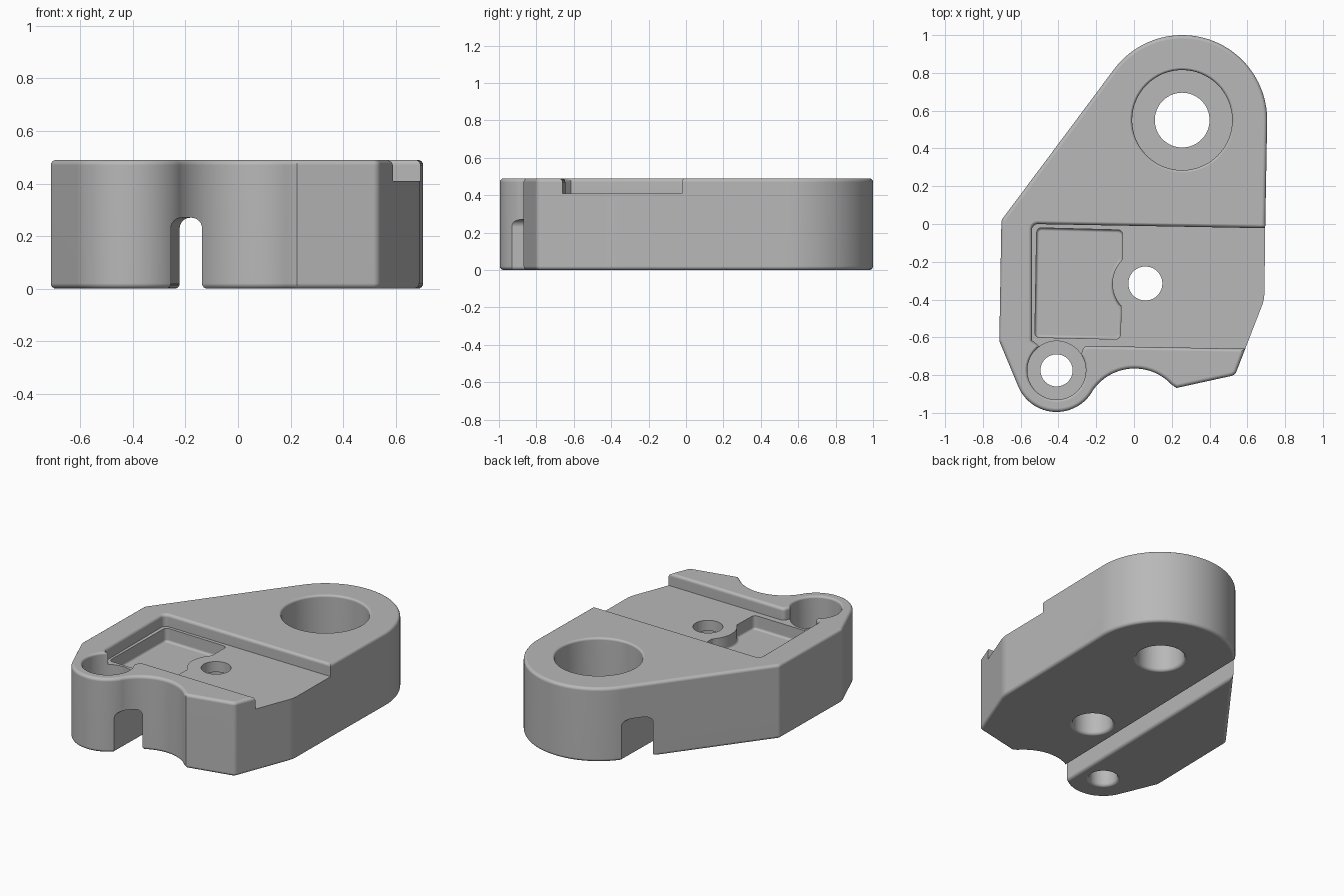
import bpy, bmesh
from math import sin, cos, tan, pi, radians, atan2
from mathutils import Vector, Matrix

cube = bpy.data.objects.get("Cube")
if cube:
    bpy.data.objects.remove(cube, do_unlink=True)

TOP = 0.49
FILLET = 0.02
STEPS = [radians(a) for a in (0, 22.5, 45, 67.5, 90)]
TILT = radians(-1.2)

metal = bpy.data.materials.new("plain grey")
metal.use_nodes = True
GREY = (0.48, 0.48, 0.48, 1)
metal.diffuse_color = GREY
metal.node_tree.nodes["Principled BSDF"].inputs["Base Color"].default_value = GREY


def arc(cx, cy, r, a0, a1, n):
    """Points along an arc, angles in degrees."""
    angles = [radians(a0 + (a1 - a0) * i / n) for i in range(n + 1)]
    return [(cx + r * cos(a), cy + r * sin(a)) for a in angles]


def circle(cx, cy, r, n=64):
    return arc(cx, cy, r, 0, 360, n)[:-1]


def rounded(points, n=6):
    """Closed outline; a third value on a point is its corner radius."""
    out = []
    for i, p in enumerate(points):
        here = Vector(p[:2])
        if len(p) < 3:
            out.append(tuple(here))
            continue
        u = (Vector(points[i - 1][:2]) - here).normalized()
        v = (Vector(points[(i + 1) % len(points)][:2]) - here).normalized()
        half = u.angle(v) / 2
        r = p[2]
        centre = here + (u + v).normalized() * r / sin(half)
        start = here + u * r / tan(half) - centre
        end = here + v * r / tan(half) - centre
        a0 = atan2(start.y, start.x)
        turn = (atan2(end.y, end.x) - a0 + pi) % (2 * pi) - pi
        for k in range(n + 1):
            a = a0 + turn * k / n
            out.append((centre.x + r * cos(a), centre.y + r * sin(a)))
    return out


def offset(points, d):
    """Grow a counter-clockwise outline by d."""
    out = []
    for i, p in enumerate(points):
        p = Vector(p)
        e0 = (p - Vector(points[i - 1])).normalized()
        e1 = (Vector(points[(i + 1) % len(points)]) - p).normalized()
        n0, n1 = Vector((e0.y, -e0.x)), Vector((e1.y, -e1.x))
        out.append(p + (n0 + n1) * d / (1 + n0.dot(n1)))
    return out


def loft(name, outline, layers, matrix=Matrix()):
    """Solid through copies of an outline, one per (growth, height)."""
    bm = bmesh.new()
    rings = [[bm.verts.new((x, y, z)) for x, y in offset(outline, d)] for d, z in layers]
    n = len(outline)
    bm.faces.new(rings[0][::-1])
    bm.faces.new(rings[-1])
    for low, high in zip(rings, rings[1:]):
        for i in range(n):
            j = (i + 1) % n
            bm.faces.new((low[i], low[j], high[j], high[i]))
    bm.transform(matrix)
    bmesh.ops.recalc_face_normals(bm, faces=bm.faces)
    mesh = bpy.data.meshes.new(name)
    bm.to_mesh(mesh)
    bm.free()
    mesh.materials.append(metal)
    ob = bpy.data.objects.new(name, mesh)
    bpy.context.collection.objects.link(ob)
    return ob


def round_in(z, r, up):
    """Convex edge layers: up=-1 for a bottom edge, 1 for a top edge."""
    rows = [(-r * (1 - cos(t)), z - up * r * (1 - sin(t))) for t in STEPS]
    return rows if up > 0 else rows[::-1]


def flare(z, r, up):
    """Cutter layers that leave a rounded rim on the face at height z."""
    z += up * 0.0005
    rows = [(r * (1 - cos(t)), z - up * r * (1 - sin(t))) for t in STEPS]
    rows.append((r, z + up * 0.05))
    return rows if up > 0 else rows[::-1]


def cut(body, cutter):
    mod = body.modifiers.new("cut", 'BOOLEAN')
    mod.operation = 'DIFFERENCE'
    mod.solver = 'EXACT'
    mod.object = cutter
    bpy.context.view_layer.objects.active = body
    bpy.ops.object.modifier_apply(modifier=mod.name)
    bpy.data.objects.remove(cutter, do_unlink=True)


BIG = (0.255, 0.55)
SMALL = (-0.41, -0.775)
MIDDLE = (0.06, -0.315)

# main block with rounded top and bottom edges
outline = rounded(
    arc(*BIG, 0.45, -1, 143, 48)
    + [(-0.702, 0.02, 0.04), (-0.713, -0.62, 0.06)]
    + arc(*SMALL, 0.22, 203, 328, 36)
    + arc(0.003, -1.033, 0.268, 147, 43, 24)
    + [(0.225, -0.868), (0.535, -0.80, 0.035), (0.69, -0.4, 0.2), (0.695, 0)])
body = loft("bracket_block", outline,
            round_in(0, FILLET, -1) + round_in(TOP, FILLET, 1))

# shallow step milled across the top
step = rounded([(-0.54, -0.615), (-0.51, -0.64), (-0.41, -0.72), (-0.29, -0.72),
                (-0.265, -0.645, 0.03), (0.9, -0.666), (0.9, -0.026), (-0.54, 0, 0.03)])
cut(body, loft("step_cutter", step, [(0, 0.41)] + flare(TOP, FILLET, 1)))

# deeper pocket, curving round the middle hole
pocket = rounded(
    [(-0.525, -0.6, 0.025), (-0.073, -0.61, 0.025), (-0.068, -0.46)]
    + arc(*MIDDLE, 0.175, 223, 137, 16)
    + [(-0.06, -0.18), (-0.06, -0.032, 0.025), (-0.515, -0.02, 0.025)])
cut(body, loft("pocket_cutter", pocket, round_in(0.32, 0.015, -1) + [(0, 0.45)]))

# counterbored holes at both ends
for centre, wide, narrow, floor in ((BIG, 0.265, 0.145, 0.18), (SMALL, 0.155, 0.085, 0.28)):
    rim = 0.015
    cut(body, loft("bore_cutter", circle(*centre, wide), [(0, floor)] + flare(TOP, rim, 1)))
    cut(body, loft("hole_cutter", circle(*centre, narrow),
                   flare(0, FILLET, -1) + [(0, floor + 0.05)]))

# middle hole, widened from below
cut(body, loft("hole_cutter", circle(*MIDDLE, 0.09), [(0, 0.2), (0, 0.6)]))
cut(body, loft("bore_cutter", circle(*MIDDLE, 0.12), flare(0, FILLET, -1) + [(0, 0.34)]))

# slot along the underside
w, low = 0.058, -0.0005
slot = rounded([(-0.15, -0.05), (0.15, -0.05), (0.15, low), (w, low, 0.02), (w, 0.27, 0.04),
                (-w, 0.27, 0.04), (-w, low, 0.02), (-0.15, low)])
place = (Matrix.Translation((-0.178, 0, 0)) @ Matrix.Rotation(TILT, 4, 'Z')
         @ Matrix.Rotation(pi / 2, 4, 'X'))
cut(body, loft("slot_cutter", slot, [(0, -1.3), (0, 1.3)], place))

# smooth rounded edges, flat large faces
bpy.ops.object.select_all(action='DESELECT')
body.select_set(True)
bpy.context.view_layer.objects.active = body
bpy.ops.object.shade_smooth_by_angle(angle=radians(32))
weighted = body.modifiers.new("even_normals", 'WEIGHTED_NORMAL')
weighted.keep_sharp = True
